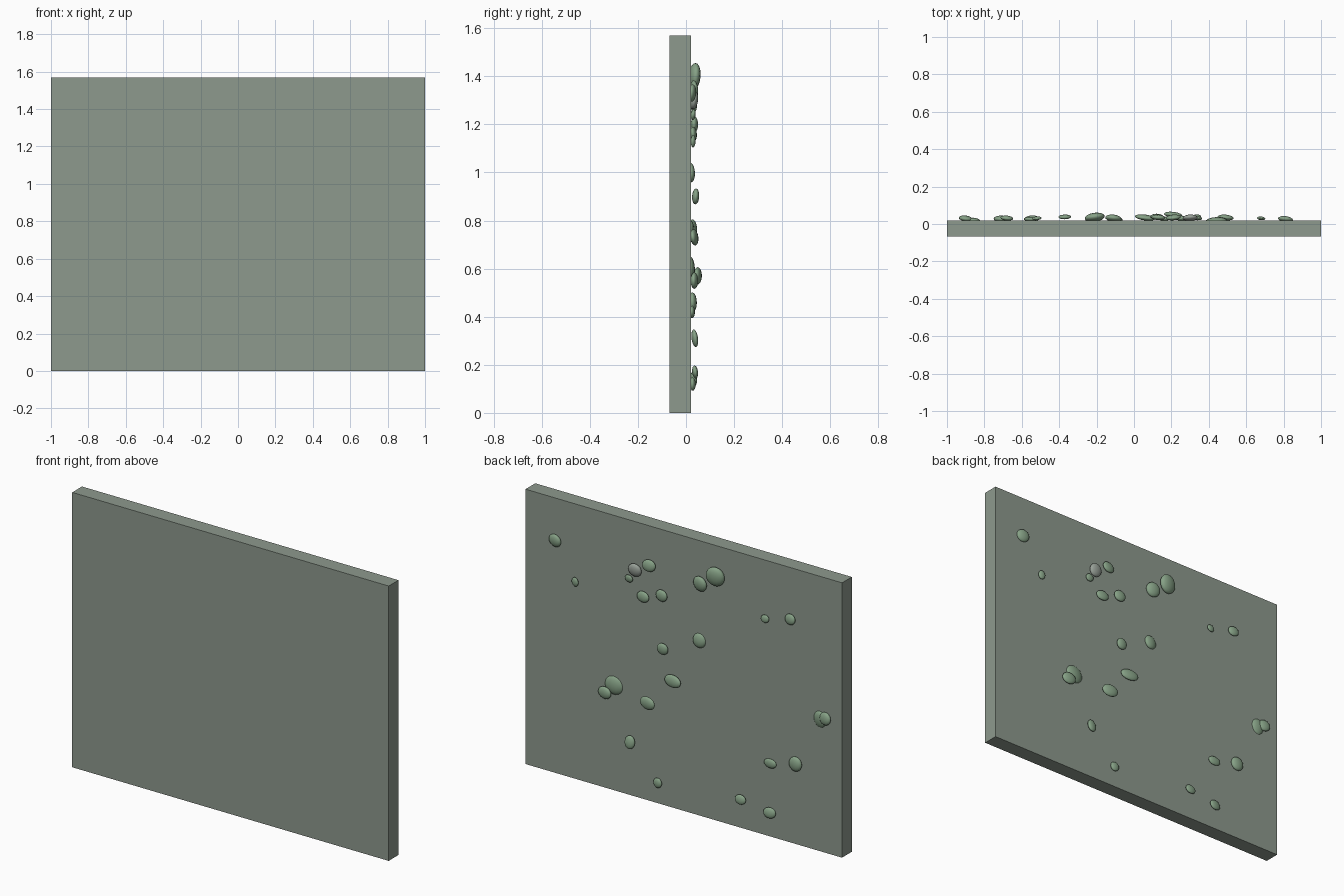
import bpy
import bmesh
import random
from mathutils import Matrix, Euler

default = bpy.data.objects.get("Cube")
if default:
    bpy.data.objects.remove(default, do_unlink=True)

random.seed(4)


def make_material(name, colour):
    material = bpy.data.materials.new(name)
    material.use_nodes = True
    rgba = (*colour, 1)
    material.diffuse_color = rgba
    material.node_tree.nodes["Principled BSDF"].inputs["Base Color"].default_value = rgba
    return material


def make_object(name, bm, material):
    mesh = bpy.data.meshes.new(name)
    bm.to_mesh(mesh)
    bm.free()
    mesh.materials.append(material)
    obj = bpy.data.objects.new(name, mesh)
    bpy.context.collection.objects.link(obj)
    return obj


slab_green = make_material("grey green", (.27, .32, .27))
pebble_green = make_material("moss green", (.24, .36, .24))
pebble_grey = make_material("pale grey green", (.32, .36, .32))

# Flat upright slab
WIDTH, HEIGHT, FRONT, BACK = 2, 1.57, -.068, .02
bm = bmesh.new()
bmesh.ops.create_cube(bm, size=1)
bmesh.ops.scale(bm, vec=(WIDTH, BACK - FRONT, HEIGHT), verts=bm.verts)
bmesh.ops.translate(bm, vec=(0, (FRONT + BACK) / 2, HEIGHT / 2), verts=bm.verts)
make_object("slab", bm, slab_green)


def add_pebble(x, z, half_width, half_height, reach, material):
    """Flattened rounded stone, partly sunk in the back of the slab."""
    bm = bmesh.new()
    bmesh.ops.create_uvsphere(bm, u_segments=16, v_segments=10, radius=1)
    thickness = .45 * min(half_width, half_height)
    tilt = Euler((random.uniform(-.15, .15), 0, random.uniform(-.15, .15)))
    place = Matrix.Translation((x, reach - thickness, z))
    shape = Matrix.Diagonal((half_width, thickness, half_height, 1))
    bm.transform(place @ tilt.to_matrix().to_4x4() @ shape)
    for face in bm.faces:
        face.smooth = True
    make_object("pebble", bm, material)


# Scattered pebbles in hundredths: x, z, half width, half height, reach in y
pebbles = [
    (81, 133, 4, 3.6, 4.2), (68, 113, 2.2, 2.6, 4), (34, 124, 2.5, 2.2, 4),
    (21, 135, 4, 3.3, 5), (25, 116, 4, 3, 4.5), (13, 120, 3.7, 3.3, 5),
    (-11, 133, 4.4, 4.3, 5), (-21, 140, 5.4, 5.5, 6), (-52, 124, 2.5, 2.2, 4),
    (-68, 128, 3.4, 3, 4.5), (12, 90, 3.4, 3.3, 5.5), (-10, 100, 4, 4.1, 3.7),
    (6, 73, 5.6, 3.4, 5), (44, 60, 6, 5.5, 3.7), (49, 55, 4.3, 3.4, 5),
    (21, 57, 5, 3.6, 6.5), (33, 31, 3, 3.7, 5), (16, 12, 2.7, 2.8, 4),
    (-37, 17, 3.4, 2.7, 5), (-55, 14, 3.7, 3, 4.5), (-55, 42, 4, 2.6, 3.7),
    (-71, 46, 4, 4.1, 4.5), (-86, 75, 4.2, 5, 3.3), (-90, 77, 3.7, 3.5, 4.5),
]
for row in pebbles:
    add_pebble(*[value / 100 for value in row], pebble_green)

# One paler pebble
add_pebble(.3, 1.3, .04, .038, .05, pebble_grey)
